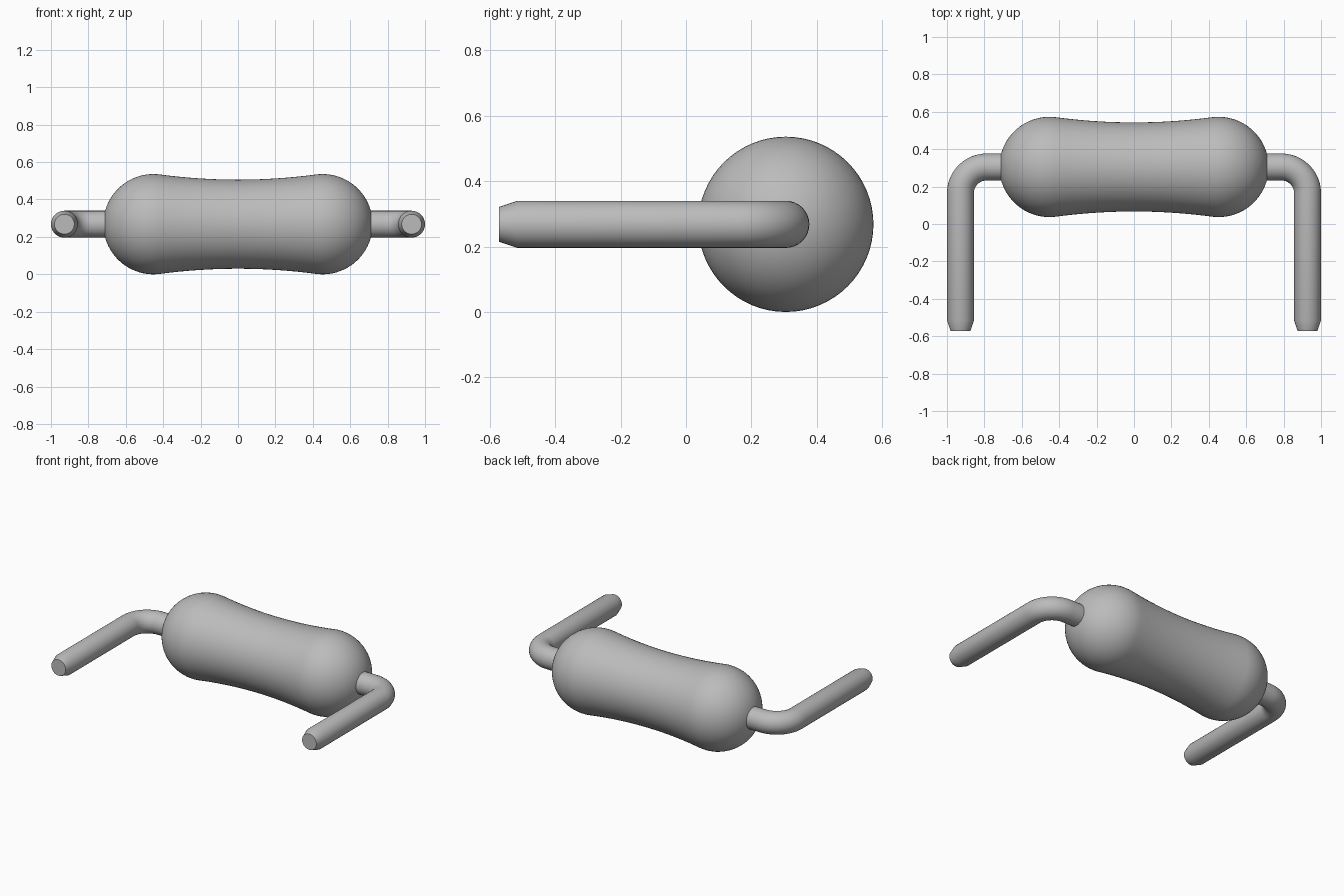
import bpy
import bmesh
from math import sin, cos, pi, radians
from mathutils import Vector

cube = bpy.data.objects.get("Cube")
if cube:
    bpy.data.objects.remove(cube)

AXIS_Y, AXIS_Z = 0.305, 0.268
BULB_X, BULB_R, WAIST_R = 0.452, 0.268, 0.238
WIRE_R, WIRE_X, BEND_R = 0.072, 0.928, 0.14

grey = bpy.data.materials.new("plain grey")
grey.use_nodes = True
grey.diffuse_color = (0.5, 0.5, 0.5, 1)
grey.node_tree.nodes["Principled BSDF"].inputs["Base Color"].default_value = (0.5, 0.5, 0.5, 1)


def loft(name, stations, sides):
    """Join round sections, each (x, y, heading, radius), into a closed tube."""
    bm = bmesh.new()
    rings = []
    for x, y, heading, radius in stations:
        across = Vector((-sin(heading), cos(heading), 0))
        centre = Vector((x, y, AXIS_Z))
        rings.append([
            bm.verts.new(centre + radius * (across * cos(2 * pi * i / sides)
                                            + Vector((0, 0, sin(2 * pi * i / sides)))))
            for i in range(sides)])
    for a, b in zip(rings, rings[1:]):
        for i in range(sides):
            j = (i + 1) % sides
            bm.faces.new((a[i], a[j], b[j], b[i]))
    bm.faces.new(rings[0])
    bm.faces.new(rings[-1])
    bmesh.ops.recalc_face_normals(bm, faces=bm.faces)
    mesh = bpy.data.meshes.new(name)
    bm.to_mesh(mesh)
    bm.free()
    mesh.materials.append(grey)
    obj = bpy.data.objects.new(name, mesh)
    bpy.context.collection.objects.link(obj)
    bpy.ops.object.select_all(action='DESELECT')
    obj.select_set(True)
    bpy.context.view_layer.objects.active = obj
    bpy.ops.object.shade_smooth_by_angle(angle=radians(35))
    return obj


# Body: rounded ends flowing into a gently waisted barrel
cap_angles = [radians(3 + 94 * i / 20) for i in range(21)]
cap = [(BULB_X + BULB_R * cos(a), BULB_R * sin(a)) for a in cap_angles]
join_x, join_r = cap[-1]
waist = [(join_x * t, WAIST_R + (join_r - WAIST_R) * t * t)
         for t in (i / 8 for i in range(7, 0, -1))]
half = cap + waist
profile = half + [(0, WAIST_R)] + [(-x, r) for x, r in reversed(half)]
loft("body", [(x, AXIS_Y, 0, r) for x, r in profile], 64)

# Wire leads: straight out of the body, bent forward, chamfered tip
bend_x, bend_y = WIRE_X - BEND_R, AXIS_Y - BEND_R
for name, side in (("left_lead", 1), ("right_lead", -1)):
    path = [(side * 0.66, AXIS_Y, 0, WIRE_R)]
    for i in range(13):
        a = i / 12 * pi / 2
        path.append((side * (bend_x + BEND_R * sin(a)),
                     bend_y + BEND_R * cos(a), -side * a, WIRE_R))
    path += [(side * WIRE_X, -0.515, -side * pi / 2, WIRE_R),
             (side * WIRE_X, -0.572, -side * pi / 2, 0.053)]
    loft(name, path, 32)
